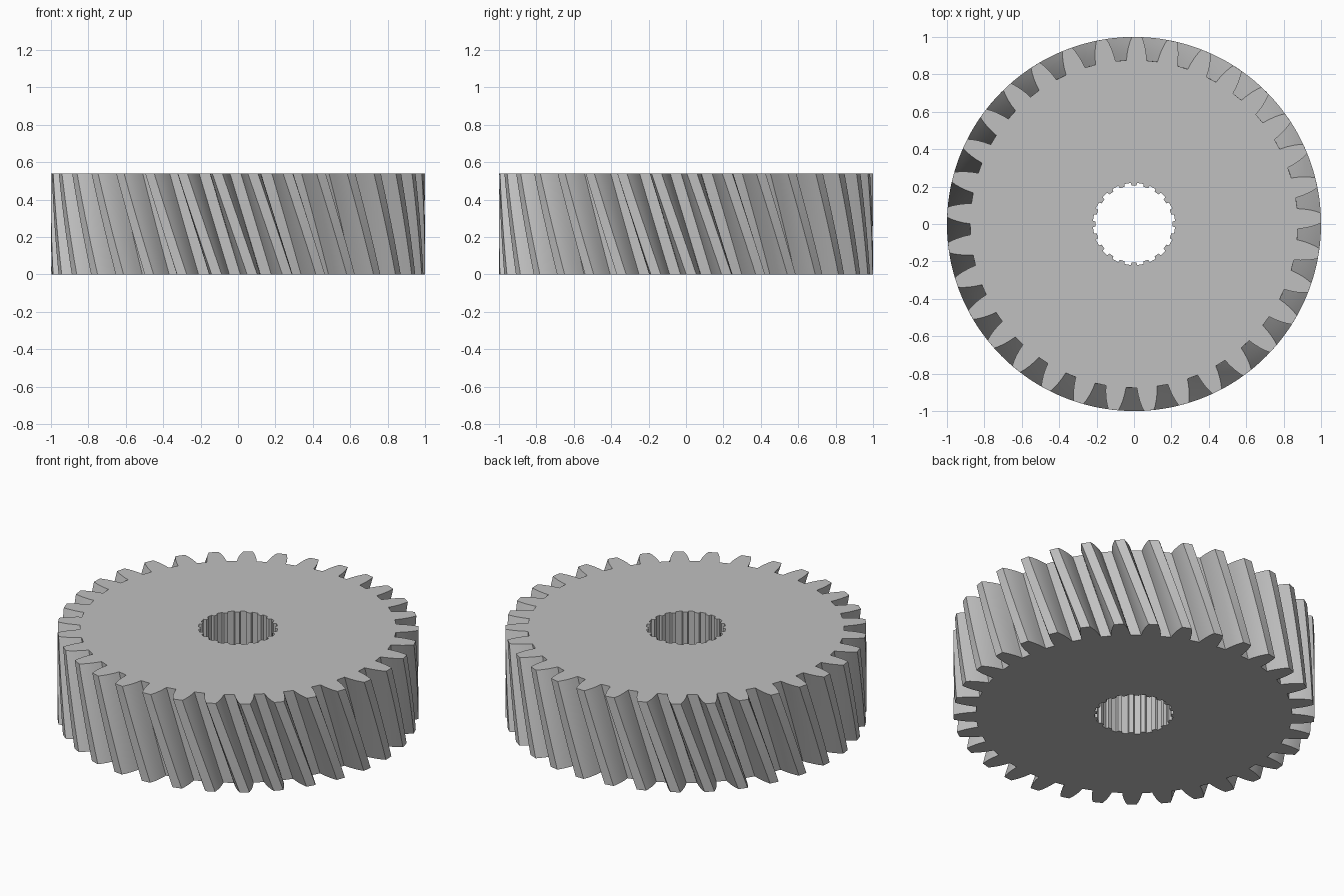
import bpy, bmesh
from math import cos, sin, radians

TEETH, SPLINES = 33, 20
HEIGHT, LAYERS = 0.54, 10
TWIST = radians(10.7)          # clockwise turn of the teeth from bottom to top
GAP_PHASE = radians(269.1)     # direction of one tooth gap on the top face

# Default cube
cube = bpy.data.objects.get("Cube")
if cube:
    bpy.data.objects.remove(cube, do_unlink=True)

# Plain steel colour
steel = bpy.data.materials.new("grey_steel")
steel.use_nodes = True
grey = (0.53, 0.53, 0.53, 1.0)
steel.diffuse_color = grey
steel.node_tree.nodes["Principled BSDF"].inputs["Base Color"].default_value = grey


def toothed_outline(count, half_profile, phase):
    """Closed outline: each tooth mirrors (radius, half angle in degrees) pairs."""
    points = []
    for i in range(count):
        centre = phase + radians(360 * i / count)
        points += [(r, centre - radians(a)) for r, a in half_profile]
        points += [(r, centre + radians(a)) for r, a in reversed(half_profile)]
    return points


def ring(bm, outline, z, turn=0.0):
    return [bm.verts.new((r * cos(a + turn), r * sin(a + turn), z)) for r, a in outline]


def wall(bm, lower, upper):
    for i in range(len(lower)):
        j = (i + 1) % len(lower)
        bm.faces.new((lower[i], lower[j], upper[j], upper[i]))


def loop_edges(bm, verts):
    return [bm.edges.get((verts[i - 1], verts[i])) for i in range(len(verts))]


# Gear tooth from root to tip, and the inward splines of the bore
flank = [(0.876, 3.55), (0.91, 3.22), (0.945, 2.72), (0.975, 2.15), (1.0, 1.55)]
rim = toothed_outline(TEETH, flank, GAP_PHASE + radians(180 / TEETH))
bore = toothed_outline(SPLINES, [(0.22, 4.6), (0.205, 3.4)], 0.0)

bm = bmesh.new()

# Helical outer wall
rim_rings = []
for k in range(LAYERS + 1):
    t = k / LAYERS
    rim_rings.append(ring(bm, rim, HEIGHT * t, TWIST * (1 - t)))
for lower, upper in zip(rim_rings, rim_rings[1:]):
    wall(bm, lower, upper)

# Straight splined bore
bore_rings = [ring(bm, bore, z) for z in (0.0, HEIGHT)]
wall(bm, bore_rings[1], bore_rings[0])

# Flat end faces with the bore left open
for outer, inner, up in ((rim_rings[0], bore_rings[0], -1), (rim_rings[-1], bore_rings[1], 1)):
    bmesh.ops.triangle_fill(bm, use_beauty=True, normal=(0, 0, up),
                            edges=loop_edges(bm, outer) + loop_edges(bm, inner))
bmesh.ops.recalc_face_normals(bm, faces=bm.faces[:])

mesh = bpy.data.meshes.new("helical_gear")
bm.to_mesh(mesh)
bm.free()
mesh.materials.append(steel)
gear = bpy.data.objects.new("helical_gear", mesh)
bpy.context.collection.objects.link(gear)

# Smooth flanks with crisp tips, roots and rims
bpy.ops.object.select_all(action="DESELECT")
gear.select_set(True)
bpy.context.view_layer.objects.active = gear
bpy.ops.object.shade_smooth_by_angle(angle=radians(25))
